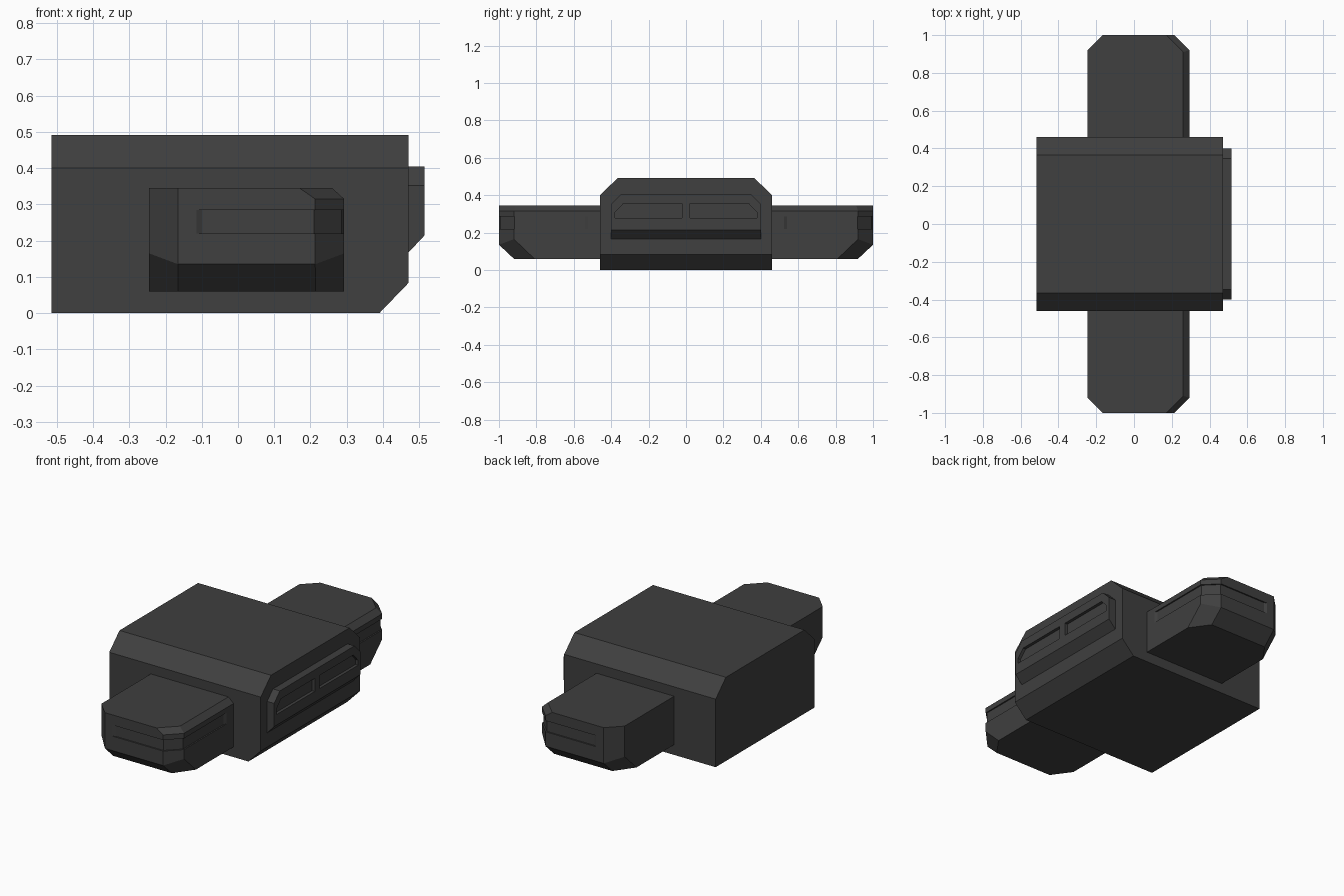
import bpy
import bmesh
from mathutils import Vector

if "Cube" in bpy.data.objects:
    bpy.data.objects.remove(bpy.data.objects["Cube"])

GREY = (0.05, 0.05, 0.05, 1)
mat = bpy.data.materials.new("dark grey")
mat.use_nodes = True
mat.diffuse_color = GREY
bsdf = mat.node_tree.nodes["Principled BSDF"]
bsdf.inputs["Base Color"].default_value = GREY
bsdf.inputs["Roughness"].default_value = 0.8


def prism(outline, axis, lo, hi):
    """Extrude a 2D outline along x (outline in y, z) or z (outline in x, y)."""
    bm = bmesh.new()
    def place(a, b, h):
        return (h, a, b) if axis == "x" else (a, b, h)
    face = bm.faces.new([bm.verts.new(place(a, b, lo)) for a, b in outline])
    new = bmesh.ops.extrude_face_region(bm, geom=[face])["geom"]
    verts = [v for v in new if isinstance(v, bmesh.types.BMVert)]
    bmesh.ops.translate(bm, verts=verts, vec=Vector(place(0, 0, hi - lo)))
    bmesh.ops.recalc_face_normals(bm, faces=bm.faces)
    return bm


def cut(bm, a, b, c):
    """Slice off the smaller side of the plane through three points."""
    a, b, c = Vector(a), Vector(b), Vector(c)
    normal = (b - a).cross(c - a).normalized()
    centre = sum((v.co for v in bm.verts), Vector()) / len(bm.verts)
    if normal.dot(centre - a) > 0:
        normal.negate()
    res = bmesh.ops.bisect_plane(bm, geom=bm.verts[:] + bm.edges[:] + bm.faces[:],
                                 plane_co=a, plane_no=normal, clear_outer=True)
    edges = [e for e in res["geom_cut"] if isinstance(e, bmesh.types.BMEdge)]
    bmesh.ops.holes_fill(bm, edges=edges)
    bmesh.ops.recalc_face_normals(bm, faces=bm.faces)


def finish(bm, name):
    mesh = bpy.data.meshes.new(name)
    bm.to_mesh(mesh)
    bm.free()
    mesh.materials.append(mat)
    obj = bpy.data.objects.new(name, mesh)
    bpy.context.collection.objects.link(obj)
    return obj


def carve(target, cutter):
    mod = target.modifiers.new("recess", "BOOLEAN")
    mod.operation = "DIFFERENCE"
    mod.solver = "EXACT"
    mod.object = cutter
    cutter.hide_render = True
    cutter.display_type = "WIRE"
    cutter.hide_set(True)


def mirror_y(obj):
    mod = obj.modifiers.new("mirror", "MIRROR")
    mod.use_axis = (False, True, False)
    mod.use_mirror_merge = False


# Main body: bevelled shoulders and one chamfered lower edge
body = prism([(-.46, 0), (.46, 0), (.46, .4), (.365, .492), (-.365, .492), (-.46, .4)],
             "x", -.515, .47)
cut(body, (.39, 0, 0), (.39, 1, 0), (.47, 0, .083))
finish(body, "body")

# Side arms: chamfered block, mirrored to the other end
X0, X1, C = -.245, .293, .08
arm = prism([(X0, .42), (X1, .42), (X1, 1 - C), (X1 - C, 1), (X0 + C, 1), (X0, 1 - C)],
            "z", .06, .345)
cut(arm, (0, 1, .135), (1, 1, .135), (0, .92, .06))
for side, s in ((X0, 1), (X1, -1)):
    cut(arm, (side + s * C, 1, .135), (side, .92, .165), (side, .81, .06))
cut(arm, (.26, 0, .345), (.26, 1, .345), (X1, 0, .315))
cut(arm, (.17, 1, .345), (X1 - C, 1, .315), (X1, 1 - C, .315))
arms = finish(arm, "side_arms")

# Shallow band wrapped round the end of each arm
D = .008
band = prism([(-.13, 1 + D), (-.1, 1 - D), (X1 - C - D * .4, 1 - D),
              (X1 - D, 1 - C - D * .4), (X1 - D, .54), (X1 + D, .51),
              (.35, .51), (.35, 1.05), (-.13, 1.05)], "z", .22, .285)
carve(arms, finish(band, "arm_band_cutter"))
mirror_y(arms)

# Raised grille panel with sloping lower lip
panel = prism([(-.4, .165), (.4, .165), (.4, .352), (.347, .405), (-.347, .405), (-.4, .352)],
              "x", .45, .515)
cut(panel, (.515, 0, .215), (.515, 1, .215), (.47, 0, .167))
grille = finish(panel, "grille_panel")

# Pair of recessed slots with one clipped corner each
slot = finish(prism([(.022, .278), (.38, .278), (.38, .308), (.335, .355), (.022, .355)],
                    "x", .497, .55), "grille_slot_cutter")
mirror_y(slot)
carve(grille, slot)
